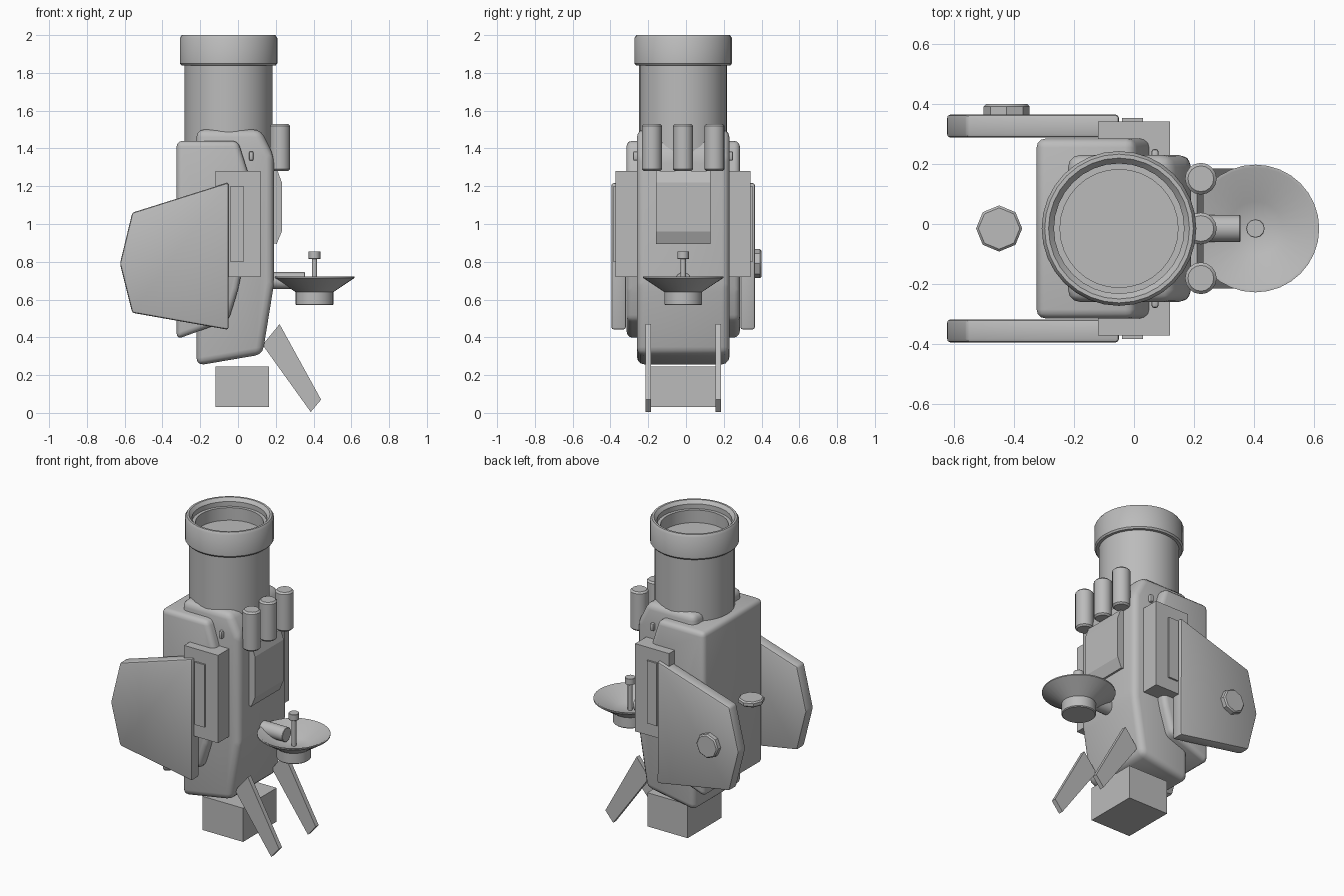
import bpy, bmesh, math
from mathutils import Matrix, Vector

old = bpy.data.objects.get("Cube")
if old:
    bpy.data.objects.remove(old, do_unlink=True)

YC = -0.015  # the whole model mirrors about this y

grey = bpy.data.materials.new("plain_grey")
grey.use_nodes = True
grey.diffuse_color = (0.5, 0.5, 0.5, 1)
grey.node_tree.nodes["Principled BSDF"].inputs["Base Color"].default_value = (0.5, 0.5, 0.5, 1)


def finish(name, bm, smooth=True):
    bmesh.ops.recalc_face_normals(bm, faces=bm.faces[:])
    mesh = bpy.data.meshes.new(name)
    bm.to_mesh(mesh)
    bm.free()
    mesh.materials.append(grey)
    if smooth:
        for p in mesh.polygons:
            p.use_smooth = True
        mesh.set_sharp_from_angle(angle=math.radians(38))
    ob = bpy.data.objects.new(name, mesh)
    bpy.context.collection.objects.link(ob)
    return ob


def prism(name, pts, y0, y1, bevel=0.0, segments=3):
    """Extrude an x-z outline from y0 to y1 and round its edges."""
    bm = bmesh.new()
    face = bm.faces.new([bm.verts.new((x, y0, z)) for x, z in pts])
    ext = bmesh.ops.extrude_face_region(bm, geom=[face])
    verts = [g for g in ext["geom"] if isinstance(g, bmesh.types.BMVert)]
    bmesh.ops.translate(bm, verts=verts, vec=(0, y1 - y0, 0))
    if bevel:
        bmesh.ops.bevel(bm, geom=bm.edges[:], offset=bevel, segments=segments,
                        profile=0.5, affect='EDGES', clamp_overlap=True)
    return finish(name, bm, smooth=bevel > 0)


def rect(x0, x1, z0, z1):
    return [(x0, z0), (x1, z0), (x1, z1), (x0, z1)]


def lathe(name, profile, loc, steps=32, axis="Z"):
    """Turn a radius-height profile about an axis through loc."""
    bm = bmesh.new()
    vs = [bm.verts.new((r, 0, h)) for r, h in profile]
    es = [bm.edges.new(pair) for pair in zip(vs, vs[1:])]
    bmesh.ops.spin(bm, geom=vs + es, cent=(0, 0, 0), axis=(0, 0, 1),
                   angle=2 * math.pi, steps=steps)
    bmesh.ops.remove_doubles(bm, verts=bm.verts[:], dist=0.0005)
    turn = {"Z": Matrix(), "X": Matrix.Rotation(math.pi / 2, 4, 'Y'),
            "Y": Matrix.Rotation(-math.pi / 2, 4, 'X')}[axis]
    bm.transform(Matrix.Translation(Vector(loc)) @ turn)
    return finish(name, bm)


def rod(name, r, h, loc, steps=16, axis="Z", edge=0.0):
    e = edge or r * 0.05
    return lathe(name, [(0, 0), (r - e, 0), (r, e), (r, h - e), (r - e, h), (0, h)],
                 loc, steps, axis)


# Body: narrow front hull and wider rear hull
prism("front_hull", [(-0.22, 0.25), (0.13, 0.31), (0.19, 0.68), (0.19, 1.36),
                     (0.12, 1.5), (-0.22, 1.5)], YC - 0.245, YC + 0.245, 0.04)
prism("rear_hull", [(-0.325, 0.39), (-0.05, 0.49), (0.0, 0.65), (0.06, 0.95),
                    (0.06, 1.25), (0.0, 1.44), (-0.325, 1.44)],
      YC - 0.3, YC + 0.3, 0.03)

# Neck with collar and stepped recess
lathe("neck_and_collar", [(0, 1.35), (0.233, 1.35), (0.233, 1.84), (0.25, 1.84),
                          (0.258, 1.85), (0.258, 1.985), (0.248, 2.0), (0.235, 2.0),
                          (0.217, 1.98), (0.217, 1.95), (0.197, 1.95),
                          (0.197, 1.87), (0, 1.87)], (-0.05, YC, 0))

# Parts paired on both sides
wing = [(-0.05, 0.44), (-0.05, 1.22), (-0.56, 1.06), (-0.625, 0.79), (-0.56, 0.53)]
leg = [(0.13, 0.36), (0.22, 0.47), (0.44, 0.07), (0.385, 0.005)]
for side, s in (("left", 1), ("right", -1)):
    prism(side + "_bracket", rect(-0.12, 0.12, 0.72, 1.28), YC + s * 0.22, YC + s * 0.357)
    prism(side + "_bracket_plate", rect(-0.04, 0.03, 0.8, 1.2), YC + s * 0.34, YC + s * 0.368)
    prism(side + "_wing_panel", wing, YC + s * 0.303, YC + s * 0.38, 0.012, 2)
    prism(side + "_leg", leg, YC + s * 0.17, YC + s * 0.2)
    prism(side + "_stud", rect(0.058, 0.082, 1.335, 1.385), YC + s * 0.22, YC + s * 0.265, 0.009, 2)

# Eight-sided knobs
rod("wing_knob", 0.077, 0.045, (-0.425, 0.355, 0.79), 8, "Y", 0.008)
rod("rear_knob", 0.077, 0.035, (-0.45, YC, 0.92), 8, "Z", 0.008)

# Row of three canisters and the plate below them
for i in (-1, 0, 1):
    rod("canister", 0.053, 0.25, (0.223, YC + i * 0.166, 1.28), 16, "Z", 0.01)
prism("chest_plate", [(0.17, 0.9), (0.205, 0.895), (0.232, 0.96), (0.232, 1.22),
                      (0.21, 1.28), (0.17, 1.28)], YC - 0.145, YC + 0.145)

# Dish with foot, feed and arm
DISH = (0.405, YC, 0)
lathe("dish", [(0, 0.57), (0.095, 0.57), (0.1, 0.575), (0.1, 0.64), (0.213, 0.715),
               (0.213, 0.722), (0.203, 0.722), (0.09, 0.65), (0, 0.645)], DISH)
rod("dish_feed_stem", 0.014, 0.18, (0.405, YC, 0.64), 12)
rod("dish_feed_head", 0.031, 0.04, (0.405, YC, 0.815), 12)
rod("dish_arm", 0.045, 0.19, (0.165, YC, 0.7), 16, "X")

# Block beneath the body
prism("base_block", rect(-0.12, 0.165, 0.03, 0.245), YC - 0.17, YC + 0.17)
